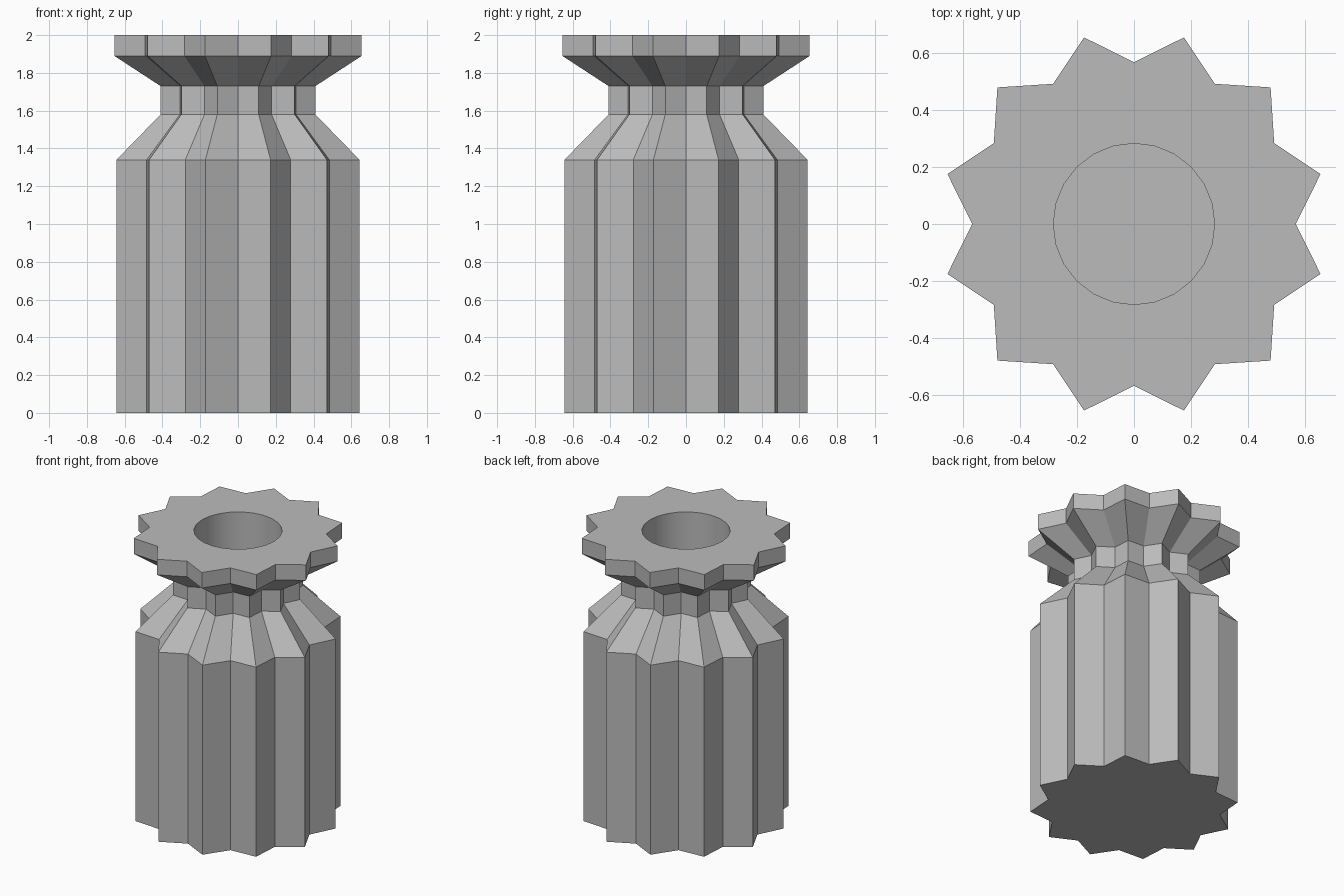
import bpy, bmesh
from math import sin, cos, pi

cube = bpy.data.objects.get("Cube")
if cube:
    bpy.data.objects.remove(cube, do_unlink=True)

POINTS = 12
VALLEY = 0.838  # valley radius relative to the tip radius


def ring(bm, radius, z, valley=1.0):
    """Ring of vertices, with valleys on the axes and tips between them."""
    verts = []
    for i in range(POINTS * 2):
        a = i * pi / POINTS
        r = radius if i % 2 else radius * valley
        verts.append(bm.verts.new((r * cos(a), r * sin(a), z)))
    return verts


def bridge(bm, low, high, smooth=False):
    n = len(low)
    for i in range(n):
        j = (i + 1) % n
        face = bm.faces.new((low[i], low[j], high[j], high[i]))
        face.smooth = smooth


bm = bmesh.new()

# Fluted outside: body, shoulder, neck, flare and rim
profile = [(0.666, 0), (0.666, 1.34), (0.424, 1.58),
           (0.424, 1.73), (0.678, 1.89), (0.678, 2)]
outer = [ring(bm, r, z, VALLEY) for r, z in profile]
for low, high in zip(outer, outer[1:]):
    bridge(bm, low, high)
bm.faces.new(outer[0][::-1])

# Round bore with a smooth wall and a flat floor
mouth = ring(bm, 0.283, 2)
floor = ring(bm, 0.283, 0.2)
bridge(bm, outer[-1], mouth)
bridge(bm, mouth, floor, smooth=True)
bm.faces.new(floor)

bmesh.ops.recalc_face_normals(bm, faces=bm.faces)
mesh = bpy.data.meshes.new("fluted_jar")
bm.to_mesh(mesh)
bm.free()
jar = bpy.data.objects.new("fluted_jar", mesh)
bpy.context.collection.objects.link(jar)

# Plain grey finish
grey = bpy.data.materials.new("grey")
grey.use_nodes = True
colour = (0.5, 0.5, 0.5, 1)
grey.diffuse_color = colour
grey.node_tree.nodes["Principled BSDF"].inputs["Base Color"].default_value = colour
mesh.materials.append(grey)
